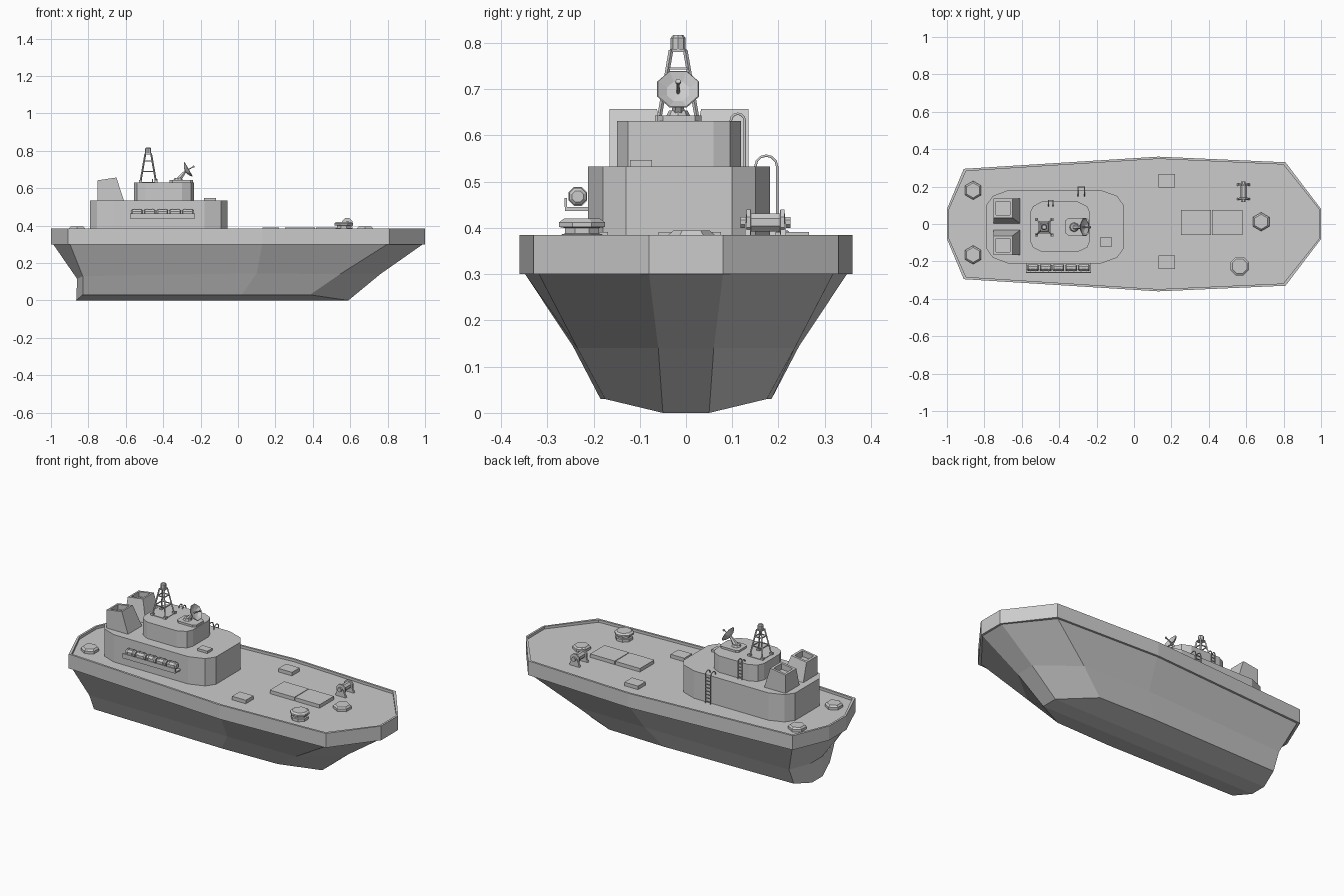
import bpy, bmesh, math
from mathutils import Vector

if "Cube" in bpy.data.objects:
    bpy.data.objects.remove(bpy.data.objects["Cube"])

CY = -0.015   # centre line of the superstructure
DECK = 0.37


def make(name, verts, faces):
    bm = bmesh.new()
    vs = [bm.verts.new(v) for v in verts]
    for f in faces:
        bm.faces.new([vs[i] for i in f])
    bmesh.ops.recalc_face_normals(bm, faces=bm.faces)
    me = bpy.data.meshes.new(name)
    bm.to_mesh(me)
    bm.free()
    ob = bpy.data.objects.new(name, me)
    bpy.context.collection.objects.link(ob)
    return ob


def loft(name, rings, caps=(True, True), extra=()):
    n = len(rings[0])
    verts = [v for r in rings for v in r]
    faces = [(k * n + i, k * n + (i + 1) % n, (k + 1) * n + (i + 1) % n, (k + 1) * n + i)
             for k in range(len(rings) - 1) for i in range(n)]
    if caps[0]:
        faces.append(tuple(range(n)))
    if caps[1]:
        faces.append(tuple(range(len(verts) - n, len(verts))))
    return make(name, verts, faces + list(extra))


def box(name, c, s):
    x, y, z = c
    a, b, h = s[0] / 2, s[1] / 2, s[2] / 2
    q = [(x - a, y - b), (x + a, y - b), (x + a, y + b), (x - a, y + b)]
    return loft(name, [[(*p, z - h) for p in q], [(*p, z + h) for p in q]])


def lathe(name, origin, axis, profile, n, turn=0.0):
    """Turn (radius, distance) pairs round an axis."""
    rot = Vector(axis).to_track_quat('Z', 'Y')
    o = Vector(origin)
    return loft(name, [[o + rot @ Vector((r * math.cos(turn + math.tau * i / n),
                                          r * math.sin(turn + math.tau * i / n), d))
                        for i in range(n)] for r, d in profile])


def rod(name, a, b, r, n=6):
    d = Vector(b) - Vector(a)
    return lathe(name, a, d, [(r, 0), (r, d.length)], n, math.pi / n)


def path(name, pts, r):
    cu = bpy.data.curves.new(name, 'CURVE')
    cu.dimensions = '3D'
    cu.bevel_depth = r
    cu.bevel_resolution = 1
    cu.use_fill_caps = True
    sp = cu.splines.new('POLY')
    sp.points.add(len(pts) - 1)
    for p, c in zip(sp.points, pts):
        p.co = (*c, 1)
    ob = bpy.data.objects.new(name, cu)
    bpy.context.collection.objects.link(ob)


def mirrored(half, cy=0.0):
    """Close a half outline (stern to bow) across the centre line."""
    return [(x, cy + y, *z) for x, y, *z in half] + [(x, cy - y, *z) for x, y, *z in reversed(half)]


def block(name, half, z0, z1, cy=CY):
    o = mirrored(half, cy)
    return loft(name, [[(*p, z0) for p in o], [(*p, z1) for p in o]])


# Hull: rings from keel to gunwale, overhanging bulwark and sunken deck
rim = [(-1, 0.08), (-0.91, 0.295), (0.13, 0.36), (0.81, 0.33), (1, 0.08)]


def rim_ring(inset, z):
    return mirrored([(x - math.copysign(inset, x) * (abs(x) > 0.5), y - inset * (y > 0.1), z) for x, y in rim])


chine = mirrored([(-0.865, 0.05, 0), (-0.83, 0.17, 0.03), (0.02, 0.185, 0.03), (0.385, 0.175, 0.03), (0.59, 0.05, 0)])
bilge = mirrored([(-0.86, 0.055, 0.115), (-0.83, 0.215, 0.13), (0.1, 0.245, 0.145), (0.545, 0.235, 0.14), (0.76, 0.06, 0.14)])
loft("hull", [chine, bilge, rim_ring(0.012, 0.30), rim_ring(0, 0.30), rim_ring(0, 0.385),
              rim_ring(0.012, 0.385), rim_ring(0.012, DECK)], (False, True),
     [(0, 4, 5, 9), (0, 1, 2, 3, 4), (5, 6, 7, 8, 9)])

# Superstructure tiers
block("lower_deckhouse", [(-0.79, 0.115), (-0.755, 0.165), (-0.67, 0.197), (-0.18, 0.197),
                          (-0.09, 0.165), (-0.055, 0.115)], DECK, 0.533)
block("upper_deckhouse", [(-0.556, 0.075), (-0.54, 0.11), (-0.495, 0.134), (-0.3, 0.134),
                          (-0.25, 0.11), (-0.235, 0.075)], 0.533, 0.631)
block("dish_plinth", [(-0.365, 0.035), (-0.35, 0.048), (-0.255, 0.048), (-0.24, 0.035)], 0.631, 0.643)
block("mast_plinth", [(-0.525, 0.035), (-0.51, 0.048), (-0.45, 0.048), (-0.435, 0.035)], 0.631, 0.634)

# Twin raked funnels with open tops
for s in (1, -1):
    def ring(x0, x1, yi, yo, z0, z1):
        return [(x0, CY + s * yi, z0), (x1, CY + s * yi, z1), (x1, CY + s * yo, z1), (x0, CY + s * yo, z0)]
    loft("funnel", [ring(-0.75, -0.61, 0.018, 0.15, 0.533, 0.533),
                    ring(-0.75, -0.65, 0.048, 0.15, 0.642, 0.657),
                    ring(-0.737, -0.663, 0.062, 0.136, 0.644, 0.655),
                    ring(-0.737, -0.663, 0.062, 0.136, 0.615, 0.62)])

# Lattice mast with lamp
MX, MY = -0.48, -0.017


def mast_corner(i, z):
    h = 0.042 - 0.026 * (z - 0.631) / 0.15
    a = [(1, 1), (-1, 1), (-1, -1), (1, -1)][i % 4]
    return (MX + a[0] * h, MY + a[1] * h, z)


for i in range(4):
    rod("mast_leg", mast_corner(i, 0.631), mast_corner(i, 0.784), 0.005, 4)
    fx, fy, _ = mast_corner(i, 0.631)
    box("mast_foot", (fx, fy, 0.637), (0.016, 0.016, 0.012))
    for z in (0.69, 0.745):
        rod("mast_brace", mast_corner(i, z), mast_corner(i + 1, z), 0.0035, 4)
box("mast_platform", (MX, MY, 0.784), (0.036, 0.036, 0.006))
lathe("mast_lamp", (MX, MY, 0.785), (0, 0, 1), [(0.016, 0), (0.016, 0.026), (0.011, 0.032)], 8)

# Radar dish: shallow octagonal bowl, feed horn and tapered stand
AX = Vector((0.87, 0, 0.49))
DC = Vector((-0.265, -0.017, 0.70))
lathe("dish", DC, AX, [(0.008, -0.02), (0.028, -0.014), (0.049, 0), (0.047, 0.002),
                       (0.026, -0.01), (0.004, -0.014)], 8, math.pi / 8)
lathe("dish_feed", DC - AX * 0.014, AX, [(0.004, 0), (0.003, 0.04), (0.006, 0.042), (0.006, 0.05)], 6)
foot = Vector((-0.32, -0.017, 0.642))
arm = DC - AX * 0.018 - foot
lathe("dish_stand", foot, (0, 0, 1), [(0.026, 0), (0.02, 0.012)], 8)
lathe("dish_arm", foot, arm, [(0.016, 0), (0.007, arm.length)], 6)

# Life raft rack
box("raft_shelf", (-0.404, -0.236, 0.441), (0.348, 0.052, 0.008))
box("raft_rail", (-0.404, -0.26, 0.455), (0.348, 0.005, 0.02))
for i in range(5):
    x = -0.404 + (i - 2) * 0.068
    lathe("life_raft", (x - 0.031, -0.234, 0.468), (1, 0, 0),
          [(0.013, 0), (0.02, 0.006), (0.02, 0.056), (0.013, 0.062)], 8, math.pi / 8)
    for d in (-0.015, 0.015):
        lathe("raft_strap", (x + d - 0.002, -0.234, 0.468), (1, 0, 0), [(0.022, 0), (0.022, 0.004)], 8, math.pi / 8)


# Hooped ladders on the far side
def ladder(x0, x1, y_out, y_in, z0, z_arc, z_end, rungs):
    c, r = (y_out + y_in) / 2, (y_out - y_in) / 2
    arc = [(c + r * math.cos(t * math.pi / 6), z_arc + r * math.sin(t * math.pi / 6)) for t in range(7)]
    for x in (x0, x1):
        path("ladder_rail", [(x, y, z) for y, z in [(y_out, z0)] + arc + [(y_in, z_end)]], 0.003)
    for i in range(rungs):
        z = z0 + (i + 0.6) * (z_arc - z0) / rungs
        rod("ladder_rung", (x0, y_out, z), (x1, y_out, z), 0.0025)


ladder(-0.3, -0.265, 0.197, 0.15, DECK, 0.533, 0.53, 8)
ladder(-0.457, -0.433, 0.127, 0.097, 0.533, 0.632, 0.628, 5)

# Deck hatches
box("side_hatch", (0.175, 0.23, 0.38), (0.09, 0.072, 0.022))
box("side_hatch", (0.175, -0.205, 0.38), (0.09, 0.072, 0.022))
box("cargo_hatch_aft", (0.332, 0.008, 0.38), (0.162, 0.135, 0.022))
box("cargo_hatch_fore", (0.498, 0.008, 0.38), (0.162, 0.135, 0.022))
box("roof_hatch", (-0.15, -0.097, 0.54), (0.065, 0.048, 0.014))

# Hexagonal deck caps
for x, y in ((-0.86, 0.18), (-0.86, -0.165), (0.68, 0.012)):
    lathe("deck_cap", (x, y, DECK), (0, 0, 1), [(0.05, 0), (0.05, 0.015), (0.04, 0.024)], 6, math.pi / 6)

# Mushroom vent
lathe("deck_vent", (0.565, -0.225, DECK), (0, 0, 1),
      [(0.048, 0), (0.048, 0.016), (0.04, 0.018), (0.04, 0.03), (0.054, 0.032), (0.054, 0.042), (0.042, 0.05)], 8, math.pi / 8)

# Winch: spool across the deck on two cheek stands
WX, WY, WZ = 0.585, 0.172, 0.412
lathe("winch_spool", (WX, WY - 0.054, WZ), (0, 1, 0),
      [(0.013, 0), (0.013, 0.012), (0.03, 0.013), (0.03, 0.022), (0.021, 0.023), (0.021, 0.085),
       (0.03, 0.086), (0.03, 0.095), (0.013, 0.096), (0.013, 0.108)], 8, math.pi / 8)
for s in (1, -1):
    y = WY + s * 0.038
    loft("winch_stand", [[(WX + a, y + b, z) for a, b in ((-w, -0.006), (w, -0.006), (w, 0.006), (-w, 0.006))]
                         for w, z in ((0.034, DECK), (0.018, WZ))])
